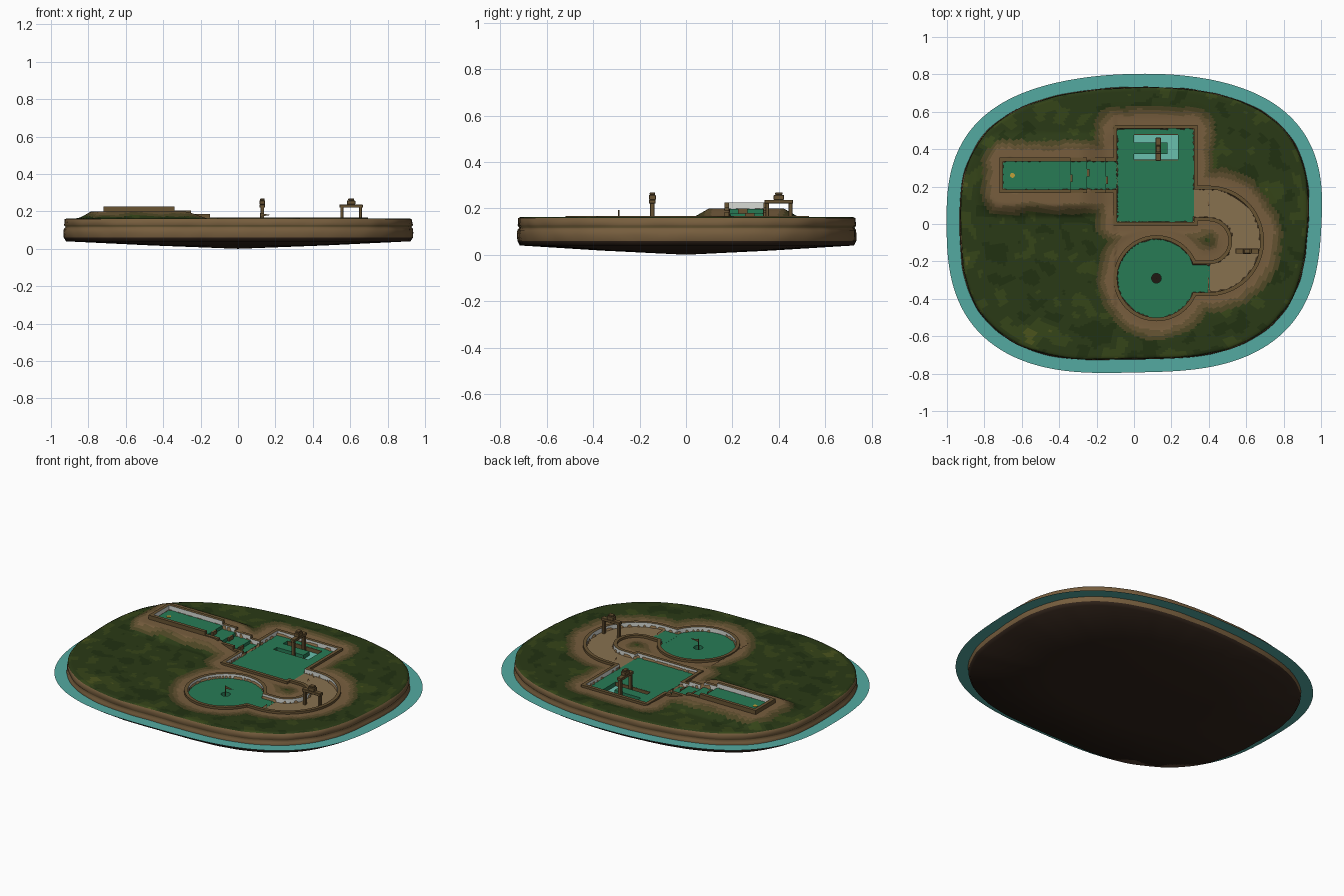
import bpy, bmesh, random
from math import sin, cos, pi, hypot, atan2
from mathutils import Vector, noise

if "Cube" in bpy.data.objects:
    bpy.data.objects.remove(bpy.data.objects["Cube"])

random.seed(4)

def mat(name, r, g, b):
    m = bpy.data.materials.new(name)
    m.diffuse_color = [((c / 255) ** 2.2) for c in (r, g, b)] + [1]
    m.use_nodes = True
    m.node_tree.nodes["Principled BSDF"].inputs["Base Color"].default_value = m.diffuse_color
    return m

GRASS = [mat("grass_%d" % i, *c) for i, c in enumerate(
    [(38, 52, 24), (46, 60, 28), (56, 70, 30), (76, 84, 34)])]
DIRT = [mat("dirt_%d" % i, *c) for i, c in enumerate([(76, 70, 40), (98, 82, 52), (118, 94, 64)])]
FELT, WOOD, SAND = mat("felt", 44, 122, 86), mat("wood", 104, 84, 54), mat("sand", 134, 112, 80)
LINING, WATER, DARK = mat("lining", 215, 218, 212), mat("water", 84, 168, 160), mat("dark", 36, 30, 25)
BOTTOM, TEE, POND = mat("earth", 52, 40, 32), mat("tee", 190, 160, 60), mat("pond", 105, 190, 172)

def make(name, verts, faces, mats, idx=None, smooth=False):
    me = bpy.data.meshes.new(name)
    me.from_pydata(verts, [], faces)
    ob = bpy.data.objects.new(name, me)
    bpy.context.collection.objects.link(ob)
    for m in mats:
        me.materials.append(m)
    for i, p in enumerate(me.polygons):
        p.use_smooth = smooth
        if idx:
            p.material_index = idx[i]
    return ob

def prism(name, pts, z0, z1, m):
    n = len(pts)
    v = [(x, y, z) for z in (z0, z1) for x, y in pts]
    f = [list(range(n))[::-1], list(range(n, 2 * n))]
    f += [[i, (i + 1) % n, (i + 1) % n + n, i + n] for i in range(n)]
    return make(name, v, f, [m])

def box(name, x0, x1, y0, y1, z0, z1, m):
    return prism(name, [(x0, y0), (x1, y0), (x1, y1), (x0, y1)], z0, z1, m)

def arc(cx, cy, r, a0, a1, n):
    return [(cx + r * cos((a0 + (a1 - a0) * i / n) * pi / 180),
             cy + r * sin((a0 + (a1 - a0) * i / n) * pi / 180)) for i in range(n + 1)]

def wall(name, path, z0, z1, t=0.02):
    """Board along a path; the play side is on the left and has a pale lining."""
    P = [Vector(p) for p in path]
    v, f, idx = [], [], []
    for i, p in enumerate(P):
        d1 = (p - P[i - 1]).normalized() if i else (P[1] - p).normalized()
        d2 = (P[i + 1] - p).normalized() if i < len(P) - 1 else d1
        n1, n2 = Vector((-d1.y, d1.x)), Vector((-d2.y, d2.x))
        n = (n1 + n2).normalized()
        n /= max(n.dot(n1), 0.5)
        for s, z in ((0, z0), (0, z1), (-t, z1), (-t, z0)):
            q = p + n * s
            v.append((q.x, q.y, z))
    for i in range(len(P) - 1):
        for k in range(4):
            a, b = i * 4 + k, i * 4 + (k + 1) % 4
            f.append([a, a + 4, b + 4, b])
            idx.append(1 if k == 0 else 0)
    f += [[3, 2, 1, 0][::-1], [len(v) - 4 + k for k in (3, 2, 1, 0)]]
    return make(name, v, f, [WOOD, LINING], idx + [0, 0])

def cut(ob, cutter):
    m = ob.modifiers.new("cut", 'BOOLEAN')
    m.object, m.solver = cutter, 'EXACT'
    bpy.context.view_layer.objects.active = ob
    bpy.ops.object.modifier_apply(modifier="cut")
    bpy.data.objects.remove(cutter)

# Shape functions: island outline and distance to the course
def radius(a):
    n = 2.75
    r = (abs(cos(a) / 0.93) ** n + abs(sin(a) / 0.73) ** n) ** (-1 / n)
    return r * (1 + 0.012 * sin(2 * a + 0.2) + 0.006 * sin(5 * a))

def sd_box(x, y, x0, x1, y0, y1):
    dx, dy = max(x0 - x, x - x1), max(y0 - y, y - y1)
    return hypot(max(dx, 0), max(dy, 0)) + min(max(dx, dy), 0)

def lane_d(x, y):
    return sd_box(x, y, -0.7, -0.09, 0.185, 0.335)

def course_d(x, y):
    d = [lane_d(x, y), sd_box(x, y, -0.09, 0.32, 0.01, 0.51), hypot(x - 0.12, y + 0.29) - 0.21,
         sd_box(x, y, 0.3, 0.4, 0.035, 0.185), sd_box(x, y, 0.3, 0.4, -0.365, -0.215)]
    if x > 0.4:
        d.append(abs(hypot(x - 0.4, y + 0.09) - 0.2) - 0.075)
    return min(d)

def step(a, b, x):
    t = min(max((x - a) / (b - a), 0), 1)
    return t * t * (3 - 2 * t)

def ground(x, y):
    d = course_d(x, y)
    if d < -0.004:
        return 0.105
    z = 0.153 + 0.01 * step(0.04, 0.14, d)
    slope = 1 - min(max((lane_d(x, y) - 0.085) / 0.07, 0), 1)
    top = 0.2 - 0.045 * step(-0.3, -0.12, x)
    return max(z, 0.16 + (top - 0.16) * slope) if x < -0.1 else z

# Island: terrain rings, then rim and underside rings
SEG, RING = 260, 66
rings = [(i / RING * 0.98, None) for i in range(1, RING + 1)]
rings += [(0.993, 0.158), (0.995, 0.14), (0.998, 0.126), (0.988, 0.116), (0.998, 0.106), (1, 0.085),
          (0.998, 0.06), (0.985, 0.04), (0.5, 0.018)]
verts, faces, idx = [(0, 0, 0.153), (0, 0, 0)], [], []
for s, z in rings:
    for k in range(SEG):
        a = 2 * pi * k / SEG
        r = radius(a) * s
        x, y = r * cos(a), r * sin(a)
        if z and s > 0.97:
            w = 1 + 0.005 * noise.noise((x * 9, y * 9, z * 20))
            x, y = x * w, y * w
        verts.append((x, y, z if z else ground(x, y)))
for j in range(len(rings)):
    for k in range(SEG):
        b, c = 2 + j * SEG + k, 2 + j * SEG + (k + 1) % SEG
        faces.append([0, b, c] if j == 0 else [b - SEG, b, c, c - SEG])
        x, y, z = verts[b]
        if j <= RING:
            n = noise.noise((x * 6, y * 6, 3)) + 0.6 * noise.noise((x * 15, y * 15, 1))
            d = course_d(x, y) + 0.02 * n
            g = 0 if n < -0.25 else 1 if n < 0.25 else 2 if n < 0.75 else 3
            idx.append(6 if d < 0.07 else 5 if d < 0.095 else 4 if d < 0.12 else g)
        else:
            idx.append(7 if j >= RING + 7 else 5 if j == RING + 3 else 6)
last = 2 + (len(rings) - 1) * SEG
for k in range(SEG):
    faces.append([last + k, 1, last + (k + 1) % SEG])
    idx.append(7)
island = make("island", verts, faces, GRASS + DIRT + [BOTTOM], idx, True)

# Water ring around the shore
v = []
for off in (-0.03, 0.07):
    for k in range(SEG):
        a = 2 * pi * k / SEG
        r = radius(a) + off
        v.append((r * cos(a), r * sin(a), 0.09))
make("water_ring", v, [[k, k + SEG, (k + 1) % SEG + SEG, (k + 1) % SEG] for k in range(SEG)], [WATER])

# Raised lane with steps down to the square green
for i, (x0, x1, zt) in enumerate([(-0.7, -0.34, 0.225), (-0.34, -0.25, 0.205),
                                  (-0.25, -0.15, 0.185), (-0.15, -0.09, 0.167)]):
    box("lane_floor_%d" % i, x0, x1, 0.185, 0.335, 0.10, zt - 0.027, FELT)
    if i == 0:
        wall("lane_wall_0", [(x1, 0.335), (x0, 0.335), (x0, 0.185), (x1, 0.185)], 0.10, zt)
    else:
        wall("lane_wall_left_%d" % i, [(x1, 0.335), (x0, 0.335)], 0.10, zt)
        wall("lane_wall_right_%d" % i, [(x0, 0.185), (x1, 0.185)], 0.10, zt)
        y = (0, 0.225, 0.255, 0.215)[i]
        box("step_board_%d" % i, x0, x0 + 0.012, y, y + 0.04, 0.12, zt - 0.005, WOOD)
prism("tee_marker", arc(-0.65, 0.26, 0.013, 0, 345, 23), 0.19, 0.2, TEE)

# Square green with a U-shaped pond
square = box("square_green", -0.09, 0.32, 0.01, 0.51, 0.10, 0.14, FELT)
U = [(0, 0.34), (0.235, 0.34), (0.235, 0.48), (0, 0.48), (0, 0.435), (0.18, 0.435), (0.18, 0.375), (0, 0.375)]
cut(square, prism("pond_cutter", U, 0.114, 0.2, FELT))
prism("pond_water", U, 0.105, 0.116, POND)
for i in (0, 2, 4, 6):
    (ax, ay), (bx, by) = U[i], U[i + 1]
    yy = ay + (0.004 if i in (0, 4) else -0.004) * (-1 if i == 4 else 1) * (-1 if i == 6 else 1)
    box("pond_side_%d" % i, min(ax, bx), max(ax, bx), min(ay, yy), max(ay, yy), 0.11, 0.1395, WOOD)

# Curved sand lane and round green with the cup
sand = arc(0.4, -0.09, 0.275, -90, 90, 40) + [(0.32, 0.185), (0.32, 0.035)] + arc(0.4, -0.09, 0.125, 90, -90, 30)
prism("curved_lane", sand, 0.10, 0.14, SAND)
box("lane_end", 0.3, 0.405, -0.365, -0.215, 0.10, 0.1405, FELT)
green = prism("round_green", arc(0.12, -0.29, 0.21, 0, 354, 59), 0.10, 0.14, FELT)
cut(green, prism("cup_cutter", arc(0.12, -0.29, 0.026, 0, 345, 23), 0.112, 0.2, FELT))
prism("cup", arc(0.12, -0.29, 0.026, 0, 345, 23), 0.105, 0.114, DARK)
prism("flag_pole", arc(0.12, -0.29, 0.003, 0, 315, 7), 0.11, 0.192, WOOD)
make("flag", [(0.12, -0.29, 0.19), (0.12, -0.29, 0.172), (0.175, -0.29, 0.181)], [[0, 1, 2]], [WOOD])

# Continuous low wall round square, curve and circle
path = [(-0.09, 0.185), (-0.09, 0.01), (0.32, 0.01), (0.32, 0.035)] + arc(0.4, -0.09, 0.125, 90, -90, 30)
path += arc(0.12, -0.29, 0.21, 21, 339, 64) + arc(0.4, -0.09, 0.275, -90, 90, 40)
path += [(0.32, 0.185), (0.32, 0.51), (-0.09, 0.51), (-0.09, 0.335)]
wall("course_wall", path, 0.10, 0.167)

# Two wooden gates, each with a block on the beam
def gate(name, cx, cy, along_y):
    def part(n, a, la, w, z0, z1):
        x, y, lx, ly = (cx, cy + a, w, la) if along_y else (cx + a, cy, la, w)
        o = box(name + n, x - lx, x + lx, y - ly, y + ly, z0, z1, WOOD)
        o.modifiers.new("bevel", 'BEVEL').width = 0.002
    for s, n in ((-1, "_post_left"), (1, "_post_right")):
        part(n, s * 0.05, 0.008, 0.01, 0.112, 0.222)
    part("_beam", 0, 0.062, 0.014, 0.22, 0.237)
    part("_block", 0, 0.022, 0.015, 0.237, 0.258)
    part("_cap", 0, 0.016, 0.012, 0.258, 0.268)

gate("square_gate", 0.13, 0.4, True)
gate("curve_gate", 0.605, -0.145, False)
